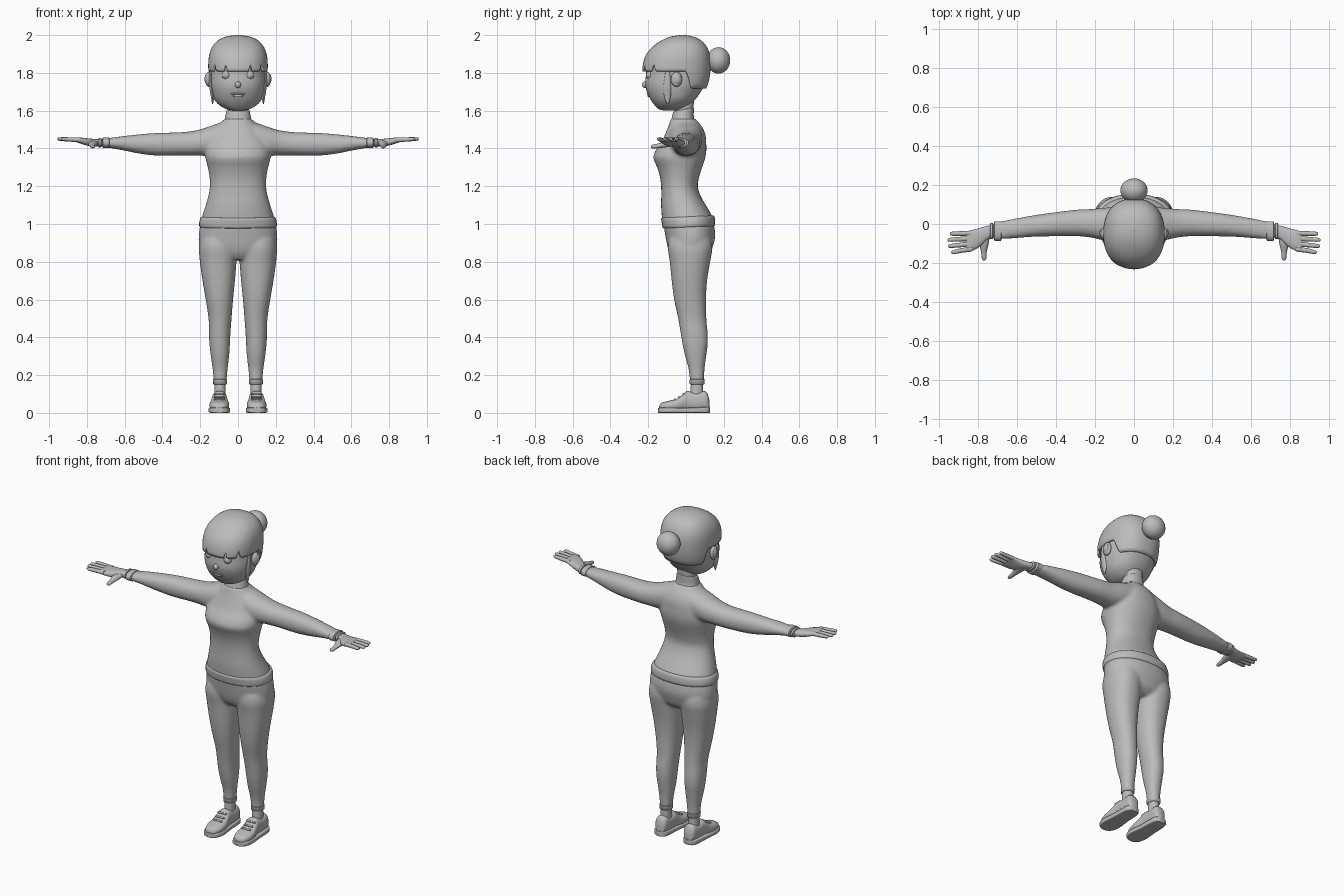
import bpy, bmesh, math
from mathutils import Matrix

grey = bpy.data.materials.new("plain grey")
grey.diffuse_color = (0.5, 0.5, 0.5, 1)


def smooth(rings, steps):
    """Catmull-Rom resampling of a list of ring tuples."""
    out, n = [], len(rings)
    for i in range(n - 1):
        p = [rings[max(0, min(n - 1, i + k))] for k in (-1, 0, 1, 2)]
        for s in range(steps):
            t = s / steps
            out.append(tuple(0.5 * (2 * b + (c - a) * t + (2 * a - 5 * b + 4 * c - d) * t * t
                                    + (3 * b - a - 3 * c + d) * t ** 3) for a, b, c, d in zip(*p)))
    return out + [rings[-1]]


def oval(angle, a0, a1, b0, b1, power):
    c, s = math.cos(angle), math.sin(angle)
    f = lambda v: math.copysign(abs(v) ** (2 / power), v)
    return (a0 + a1) / 2 + (a1 - a0) / 2 * f(c), (b0 + b1) / 2 + (b1 - b0) / 2 * f(s)


def loft(bm, axis, rings, sides=32, power=2.2, steps=4, sx=1):
    """Skin ovals (position, a0, a1, b0, b1) along an axis and cap both ends."""
    rows = []
    for t, *box in smooth(rings, steps):
        row = []
        for i in range(sides):
            a, b = oval(math.tau * i / sides, *box, power)
            x, y, z = {"x": (t, a, b), "y": (a, t, b), "z": (a, b, t)}[axis]
            row.append(bm.verts.new((sx * x, y, z)))
        rows.append(row)
    for r, q in zip(rows, rows[1:]):
        for i in range(sides):
            j = (i + 1) % sides
            bm.faces.new((r[i], r[j], q[j], q[i]))
    bm.faces.new(rows[0])
    bm.faces.new(rows[-1])


def ball(bm, loc, size, seg=20):
    m = Matrix.Translation(loc) @ Matrix.Diagonal((*size, 1))
    bmesh.ops.create_uvsphere(bm, u_segments=seg, v_segments=seg // 2, radius=1, matrix=m)


def finish(bm, name, voxel=0, angle=50):
    bmesh.ops.recalc_face_normals(bm, faces=bm.faces)
    me = bpy.data.meshes.new(name)
    bm.to_mesh(me)
    bm.free()
    me.materials.append(grey)
    ob = bpy.data.objects.new(name, me)
    bpy.context.collection.objects.link(ob)
    if voxel:  # fuse overlapping limbs into one soft skin
        m = ob.modifiers.new("fuse", "REMESH")
        m.mode, m.voxel_size, m.use_smooth_shade = "VOXEL", voxel, True
        m = ob.modifiers.new("soften", "SMOOTH")
        m.factor, m.iterations = 0.5, 8
    else:
        bpy.ops.object.select_all(action="DESELECT")
        ob.select_set(True)
        bpy.context.view_layer.objects.active = ob
        bpy.ops.object.shade_smooth_by_angle(angle=math.radians(angle))
    return ob


def sym(rows):
    """Rings (z, half width, front, back) centred on x = 0."""
    return [(z, -w, w, f, b) for z, w, f, b in rows]


SIDES = (1, -1)

# Sweater: torso and both sleeves
bm = bmesh.new()
loft(bm, "z", sym([(1.0, .198, -.122, .148), (1.04, .19, -.128, .14), (1.1, .171, -.132, .105),
                   (1.15, .157, -.131, .077), (1.2, .149, -.132, .062), (1.25, .151, -.138, .07),
                   (1.3, .16, -.153, .086), (1.35, .172, -.173, .102), (1.39, .172, -.16, .108),
                   (1.43, .16, -.132, .107), (1.47, .14, -.113, .104), (1.51, .115, -.096, .088),
                   (1.54, .088, -.086, .065), (1.56, .068, -.078, .045)]), 48)
for s in SIDES:
    loft(bm, "x", [(.03, -.09, .085, 1.38, 1.548), (.09, -.09, .087, 1.37, 1.538),
                   (.16, -.083, .083, 1.362, 1.514), (.22, -.07, .077, 1.362, 1.496),
                   (.3, -.062, .073, 1.362, 1.486), (.43, -.063, .057, 1.362, 1.482),
                   (.52, -.066, .044, 1.372, 1.475), (.61, -.073, .028, 1.39, 1.465),
                   (.7, -.08, .01, 1.406, 1.453)], sx=s)
finish(bm, "sweater", .009)

# Sweater hem band, raised at the back
bm = bmesh.new()
loft(bm, "z", sym([(.978, .198, -.118, .146), (.982, .205, -.124, .153), (1.005, .205, -.128, .154),
                   (1.03, .197, -.132, .15), (1.034, .186, -.126, .143)]), 48, steps=2)
for v in bm.verts:
    v.co.z += .045 * (v.co.y + .1)
finish(bm, "hem_band")

# Turtleneck collar and neck
bm = bmesh.new()
loft(bm, "z", sym([(1.53, .078, -.086, .05), (1.552, .071, -.08, .042), (1.575, .066, -.075, .041),
                   (1.6, .061, -.069, .042), (1.605, .056, -.064, .038)]))
for v in bm.verts:
    v.co.z += .2 * (v.co.y + .02)
finish(bm, "collar")
bm = bmesh.new()
loft(bm, "z", sym([(1.56, .054, -.06, .035), (1.68, .056, -.06, .045)]))
finish(bm, "neck")

# Trousers: pelvis and both legs
bm = bmesh.new()
loft(bm, "z", sym([(.81, .1, -.06, .09), (.84, .17, -.083, .125), (.88, .203, -.098, .142),
                   (.93, .208, -.108, .154), (.98, .203, -.116, .151), (1.01, .194, -.118, .143)]), 48)
for s in SIDES:
    loft(bm, "z", [(.92, .01, .2, -.09, .135), (.87, .007, .207, -.096, .14),
                   (.8, .008, .202, -.086, .128), (.7, .016, .188, -.076, .112),
                   (.6, .026, .171, -.063, .106), (.5, .034, .156, -.042, .108),
                   (.42, .04, .154, -.028, .115), (.36, .043, .151, -.018, .115),
                   (.3, .047, .144, -.005, .107), (.23, .055, .134, .014, .098),
                   (.165, .061, .129, .021, .095)], sx=s)
finish(bm, "trousers", .008)

# Trouser cuffs and ankles
bm = bmesh.new()
for s in SIDES:
    loft(bm, "z", [(.15, .064, .126, .024, .093), (.153, .059, .131, .019, .098),
                   (.177, .058, .132, .018, .099), (.18, .064, .126, .024, .093)], steps=1, sx=s)
finish(bm, "trouser_cuffs", angle=60)
bm = bmesh.new()
for s in SIDES:
    loft(bm, "z", [(.08, .066, .126, .022, .092), (.16, .066, .124, .026, .09)], steps=1, sx=s)
finish(bm, "ankles")

# Shoes: soles, uppers and laces
bm = bmesh.new()
for s in SIDES:
    loft(bm, "y", [(-.147, .085, .115, 0, .026), (-.135, .058, .14, 0, .028), (-.1, .043, .154, 0, .028),
                   (-.06, .042, .155, 0, .027), (.0, .05, .15, 0, .027), (.08, .054, .146, 0, .03),
                   (.115, .062, .138, 0, .032), (.127, .085, .115, 0, .03)], 24, 7, 3, s)
finish(bm, "shoe_soles", angle=40)
bm = bmesh.new()
for s in SIDES:
    loft(bm, "y", [(-.142, .085, .115, .01, .036), (-.128, .062, .136, .01, .054), (-.09, .048, .15, .01, .064),
                   (-.05, .047, .15, .01, .075), (-.02, .053, .144, .01, .095), (.005, .057, .139, .01, .116),
                   (.05, .058, .138, .01, .108), (.095, .06, .136, .01, .116), (.115, .066, .13, .01, .1),
                   (.125, .08, .115, .01, .06)], 24, 2.5, 3, s)
finish(bm, "shoe_uppers")
bm = bmesh.new()
for s in SIDES:
    for y, z in ((-.06, .073), (-.037, .085), (-.014, .101)):
        loft(bm, "x", [(.07, y - .006, y + .006, z - .006, z + .004),
                       (.127, y - .006, y + .006, z - .006, z + .004)], 8, 2.2, 1, s)
finish(bm, "laces")

# Hands: palm, four fingers and thumb
bm = bmesh.new()
for s in SIDES:
    loft(bm, "x", [(.69, -.066, -.008, 1.409, 1.449), (.745, -.075, -.008, 1.411, 1.449),
                   (.79, -.116, -.02, 1.413, 1.453), (.84, -.142, -.033, 1.428, 1.458),
                   (.862, -.138, -.038, 1.436, 1.455)], 24, 2.6, sx=s)
    for base, tip, end in ((-.048, -.05, .945), (-.074, -.081, .956), (-.102, -.113, .954), (-.128, -.145, .938)):
        mid = (base + tip) / 2
        loft(bm, "x", [(.83, base - .013, base + .013, 1.433, 1.457), (.89, mid - .012, mid + .012, 1.436, 1.459),
                       (end - .01, tip - .01, tip + .01, 1.441, 1.459), (end, tip - .004, tip + .004, 1.447, 1.455)],
             12, 2, 3, s)
    loft(bm, "y", [(-.06, .74, .8, 1.412, 1.445), (-.1, .745, .795, 1.407, 1.44), (-.14, .755, .785, 1.402, 1.428),
                   (-.175, .757, .781, 1.4, 1.42), (-.186, .764, .774, 1.405, 1.415)], 12, 2, 3, s)
finish(bm, "hands")

# Sleeve cuffs and bracelets
bm = bmesh.new()
for s in SIDES:
    for x0, x1, g in ((.68, .718, 0), (.722, .74, .008)):
        box = (-.086 + g, .014 - g, 1.402 + g / 3, 1.458 - g / 3)
        inner = (box[0] + .006, box[1] - .006, box[2] + .006, box[3] - .006)
        loft(bm, "x", [(x0, *inner), (x0 + .003, *box), (x1 - .003, *box), (x1, *inner)], 28, 2.2, 1, s)
finish(bm, "sleeve_cuffs")

# Head
bm = bmesh.new()
loft(bm, "z", sym([(1.602, .03, -.125, -.045), (1.61, .066, -.147, -.012), (1.63, .1, -.167, .018),
                   (1.66, .126, -.188, .05), (1.7, .14, -.207, .078), (1.74, .147, -.216, .1),
                   (1.79, .147, -.212, .108), (1.85, .143, -.207, .11), (1.91, .132, -.18, .1),
                   (1.95, .105, -.13, .07), (1.975, .04, -.06, .02)]), 48)
finish(bm, "head")

# Hair cap: oval dome with a notched fringe and a lower nape
dome = smooth(sym([(1.69, .13, -.2, .088), (1.72, .145, -.215, .108), (1.76, .153, -.225, .122), (1.81, .157, -.231, .129),
                   (1.86, .157, -.225, .13), (1.905, .15, -.206, .124), (1.945, .132, -.17, .106),
                   (1.975, .102, -.124, .076), (1.993, .06, -.078, .035), (2.0, .012, -.03, -.006)]), 8)


def dome_box(z):
    for p, q in zip(dome, dome[1:]):
        if z <= q[0]:
            t = max(0, (z - p[0]) / (q[0] - p[0]))
            return [a + (b - a) * t for a, b in zip(p[1:], q[1:])]
    return dome[-1][1:]


def hair_edge(angle):
    x, y = oval(angle, *dome_box(1.81), 2.3)
    if y < -.1:
        notch = max(0, 1 - min(abs(abs(x) - .066), abs(abs(x) - .124)) / .009)
        return 1.808 + .045 * notch
    t = max(0, min(1, (y + .005) / .05))
    return 1.808 - .09 * t * t * (3 - 2 * t)


bm = bmesh.new()
COLS, ROWS = 144, 20
grid = []
for k in range(ROWS + 1):
    row = []
    for i in range(COLS):
        a = math.tau * i / COLS
        low = hair_edge(a)
        z = low + (2.0 - low) * math.sin(k / ROWS * math.pi / 2)
        row.append(bm.verts.new((*oval(a, *dome_box(z), 2.3), z)))
    grid.append(row)
for r, q in zip(grid, grid[1:]):
    for i in range(COLS):
        j = (i + 1) % COLS
        bm.faces.new((r[i], r[j], q[j], q[i]))
bm.faces.new(grid[-1])
hair = finish(bm, "hair")
m = hair.modifiers.new("thickness", "SOLIDIFY")
m.thickness, m.offset = .012, -1

# Hair bun and side locks
bm = bmesh.new()
ball(bm, (0, .172, 1.866), (.07, .062, .07), 32)
finish(bm, "hair_bun")
bm = bmesh.new()
for s in SIDES:
    loft(bm, "z", [(1.635, .132, .137, -.1, -.093), (1.67, .127, .143, -.115, -.082), (1.72, .132, .151, -.12, -.078),
                   (1.77, .138, .153, -.114, -.082), (1.83, .138, .15, -.105, -.088)], 12, 2, sx=s)
finish(bm, "side_locks")

# Face: ears, eyes, nose and lips
bm = bmesh.new()
for s in SIDES:
    ball(bm, (s * .156, -.05, 1.766), (.018, .03, .04))
    ball(bm, (s * .168, -.046, 1.768), (.009, .018, .026))
finish(bm, "ears")
bm = bmesh.new()
for s in SIDES:
    ball(bm, (s * .062, -.188, 1.788), (.024, .024, .024))
finish(bm, "eyes")
bm = bmesh.new()
ball(bm, (0, -.217, 1.737), (.016, .016, .017))
finish(bm, "nose")
bm = bmesh.new()
ball(bm, (0, -.197, 1.69), (.042, .011, .006))
ball(bm, (0, -.193, 1.679), (.03, .012, .008))
finish(bm, "lips")
